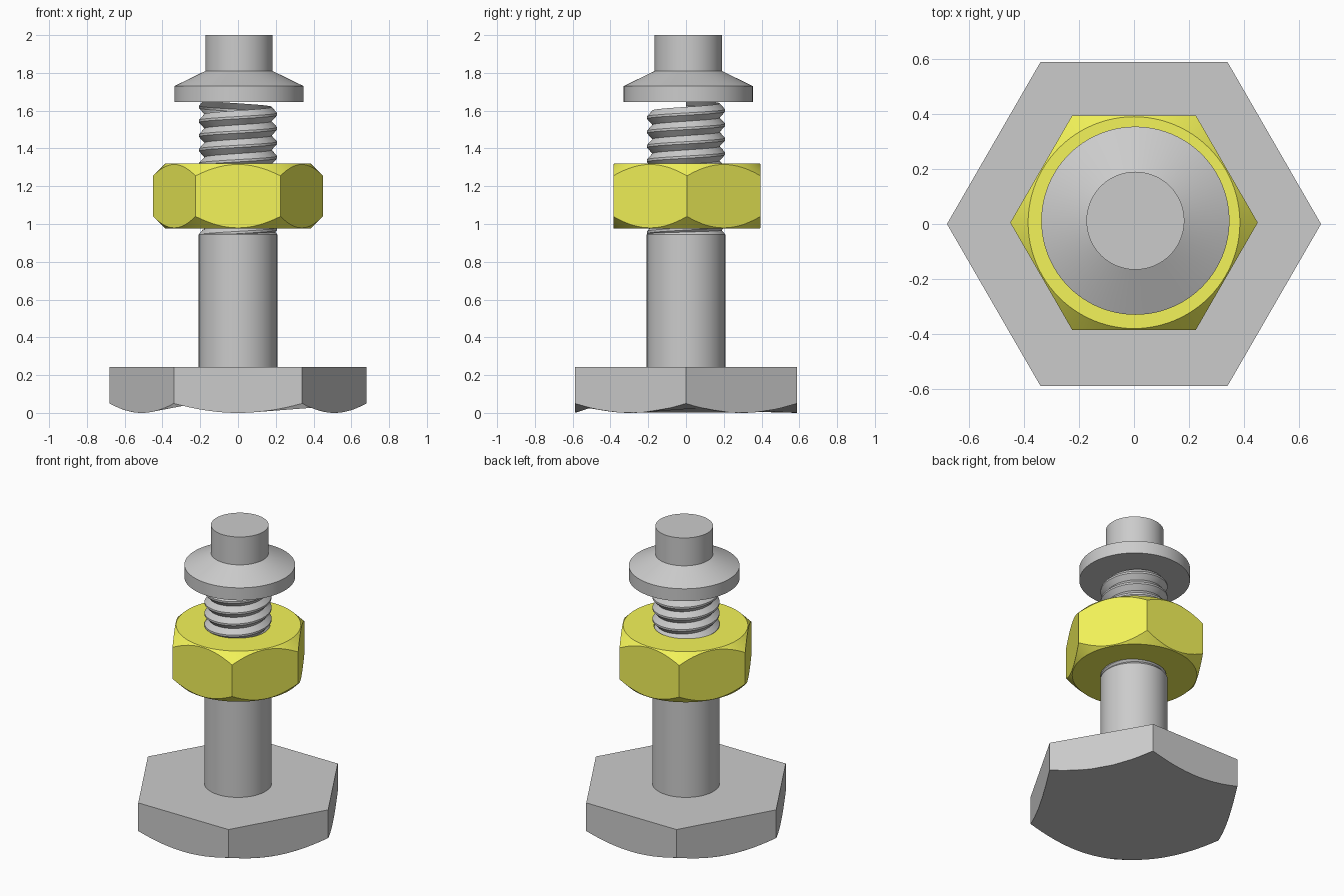
import bpy, bmesh
from math import sin, cos, pi, radians

if "Cube" in bpy.data.objects:
    bpy.data.objects.remove(bpy.data.objects["Cube"])

SEG = 96


def finish(name, bm, smooth=None, loc=(0, 0, 0)):
    bmesh.ops.recalc_face_normals(bm, faces=bm.faces)
    me = bpy.data.meshes.new(name)
    bm.to_mesh(me)
    bm.free()
    ob = bpy.data.objects.new(name, me)
    ob.location = loc
    bpy.context.collection.objects.link(ob)
    if smooth:
        bpy.ops.object.select_all(action='DESELECT')
        ob.select_set(True)
        bpy.context.view_layer.objects.active = ob
        bpy.ops.object.shade_smooth_by_angle(angle=radians(smooth))
    return ob


def skin(name, rings, ring_closed=False, smooth=None, loc=(0, 0, 0)):
    """Bridge rings of points; cap the ends, or join last to first."""
    bm = bmesh.new()
    vs = [[bm.verts.new(p) for p in r] for r in rings]
    pairs = list(zip(vs, vs[1:]))
    if ring_closed:
        pairs.append((vs[-1], vs[0]))
    else:
        bm.faces.new(vs[0][::-1])
        bm.faces.new(vs[-1])
    n = len(vs[0])
    for a, b in pairs:
        for i in range(n):
            j = (i + 1) % n
            bm.faces.new((a[i], a[j], b[j], b[i]))
    return finish(name, bm, smooth, loc)


def circle(r, z):
    return [(r * cos(2 * pi * i / SEG), r * sin(2 * pi * i / SEG), z) for i in range(SEG)]


def hex_ring(R, z, drop=0.0, inner=0.0):
    """Hexagon outline whose z shifts by 'drop' at the corners, as a cone chamfer cuts it."""
    pts = []
    for i in range(SEG):
        a = 2 * pi * i / SEG
        r = R * cos(pi / 6) / cos(a % (pi / 3) - pi / 6)
        pts.append((r * cos(a), r * sin(a), z + drop * (r - inner) / (R - inner)))
    return pts


# bolt head with scalloped lower edge
R = 0.68
skin("bolt_head", [hex_ring(R, 0, 0.05, R * cos(pi / 6)), hex_ring(R, 0.242)])

# plain shank
skin("shank", [circle(0.208, 0.23), circle(0.208, 0.945), circle(0.185, 0.972)], smooth=30)

# helical thread running from inside the shank into the washer
bm = bmesh.new()
pitch, turns = 0.076, 10
profile = [(0.0, 0.178), (0.42, 0.207), (0.58, 0.207)]
total = turns * SEG
rows = []
for k in range(total + SEG + 1):
    a = 2 * pi * k / SEG
    rows.append([bm.verts.new((r * cos(a), r * sin(a), 0.86 + pitch * (k / SEG + t)))
                 for t, r in profile])
for k in range(total - SEG // 2):
    a = rows[k] + [rows[k + SEG][0]]
    b = rows[k + 1] + [rows[k + 1 + SEG][0]]
    for i in range(3):
        bm.faces.new((a[i], b[i], b[i + 1], a[i + 1]))
bmesh.ops.delete(bm, geom=[v for v in bm.verts if not v.link_faces], context='VERTS')
finish("thread", bm, smooth=25)

# yellow hex nut, chamfered on both sides
z0, z1, ri, bore = 0.975, 1.32, 0.385, 0.195
nut = skin("nut", [circle(bore, z0), circle(ri, z0), hex_ring(0.45, z0, 0.065, ri),
                   hex_ring(0.45, z1, -0.065, ri), circle(ri, z1), circle(bore, z1)],
           ring_closed=True, smooth=25, loc=(0, 0.005, 0))
mat = bpy.data.materials.new("yellow")
mat.diffuse_color = (0.9, 0.9, 0.1, 1)
mat.use_nodes = True
mat.node_tree.nodes["Principled BSDF"].inputs["Base Color"].default_value = mat.diffuse_color
nut.data.materials.append(mat)

# conical washer with cylindrical tip
skin("washer_and_tip", [circle(0.342, 1.645), circle(0.342, 1.73), circle(0.178, 1.81),
                        circle(0.178, 2.0)], smooth=25, loc=(0.005, 0.012, 0))
